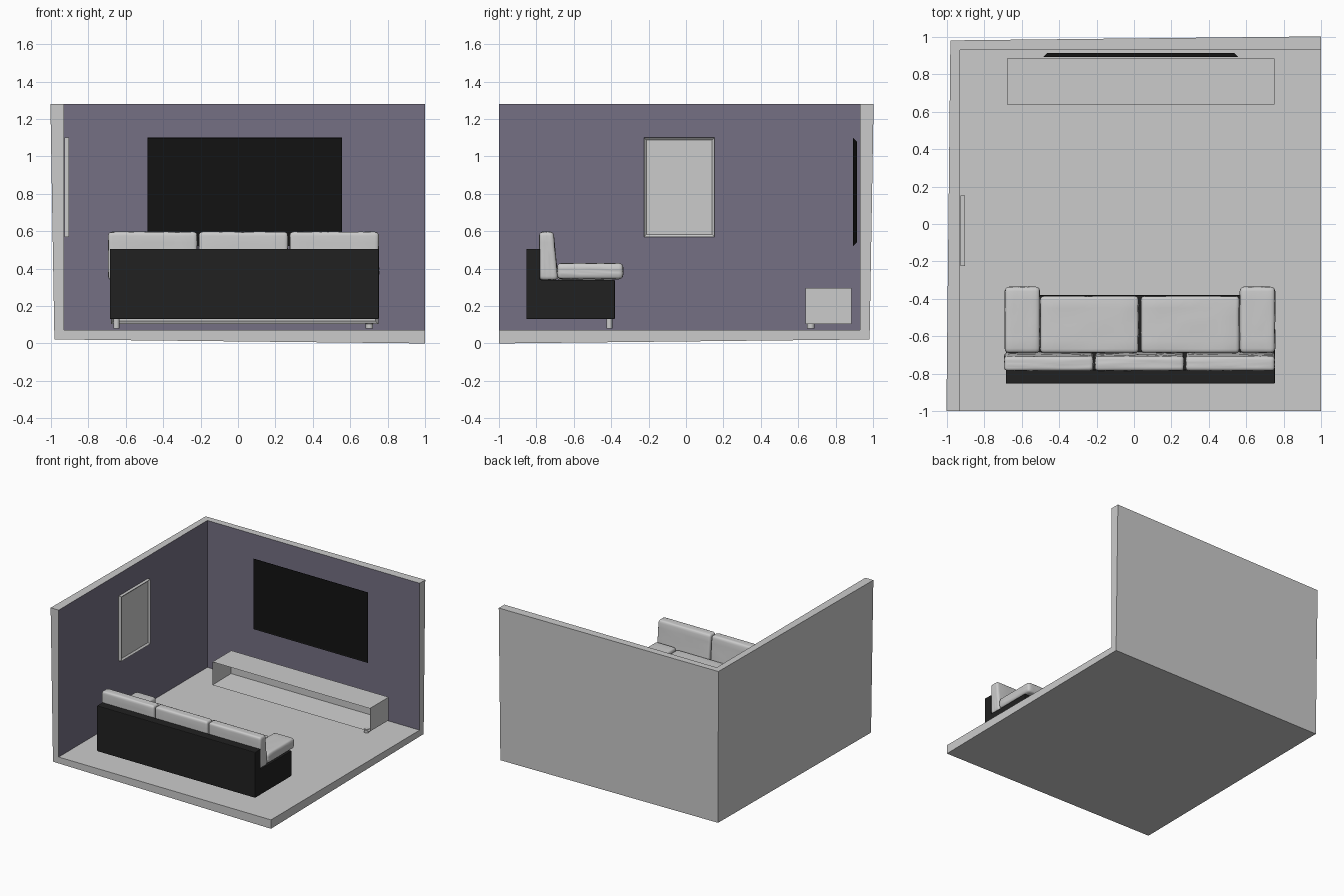
import bpy, bmesh, random
from mathutils import Vector

if "Cube" in bpy.data.objects:
    bpy.data.objects.remove(bpy.data.objects["Cube"])

random.seed(4)


def material(name, r, g, b):
    m = bpy.data.materials.new(name)
    m.diffuse_color = (r, g, b, 1)
    return m


PURPLE = material("wall_paint", 0.10, 0.09, 0.127)
PURPLE.diffuse_color = (0.176, 0.16, 0.228, 1)
BLACK = material("black_fabric", 0.015, 0.015, 0.015)
SCREEN = material("screen_black", 0.006, 0.006, 0.006)


def finish(bm, name, mat=None, smooth=False):
    bmesh.ops.recalc_face_normals(bm, faces=bm.faces[:])
    me = bpy.data.meshes.new(name)
    bm.to_mesh(me)
    bm.free()
    ob = bpy.data.objects.new(name, me)
    bpy.context.collection.objects.link(ob)
    if mat:
        me.materials.append(mat)
    if smooth:
        me.shade_smooth()
    return ob


def box_bm(lo, hi):
    bm = bmesh.new()
    bmesh.ops.create_cube(bm, size=1)
    lo, hi = Vector(lo), Vector(hi)
    for v in bm.verts:
        v.co = Vector([(lo[i] + hi[i]) / 2 + v.co[i] * (hi[i] - lo[i]) for i in range(3)])
    bm.normal_update()
    return bm


def recess(bm, direction, inset, depth):
    """Inset the face looking along direction and push it into the body."""
    d = Vector(direction)
    face = max(bm.faces, key=lambda f: f.normal.dot(d))
    bmesh.ops.inset_region(bm, faces=[face], thickness=inset)
    bmesh.ops.translate(bm, verts=face.verts[:], vec=-d * depth)


def cylinder(name, x, y, z0, z1, r):
    bm = bmesh.new()
    bmesh.ops.create_cone(bm, cap_ends=True, segments=20, radius1=r, radius2=r, depth=z1 - z0)
    bmesh.ops.translate(bm, verts=bm.verts[:], vec=(x, y, (z0 + z1) / 2))
    return finish(bm, name)


def cushion(name, lo, hi, r=0.02, taper=0.0, n=10):
    """Rounded soft box with a slight random crumple; taper thins the top front."""
    lo, hi = Vector(lo), Vector(hi)
    c, h = (lo + hi) / 2, (hi - lo) / 2
    bm = bmesh.new()
    bmesh.ops.create_cube(bm, size=2)
    bmesh.ops.subdivide_edges(bm, edges=bm.edges[:], cuts=n - 1, use_grid_fill=True)

    def remap(t, half):
        i = round((t + 1) / 2 * n)
        k = min(i, n - i)
        edge = (0, 0.4 * r, r)
        a = half - edge[k] if k < 3 else (half - r) * (n / 2 - k) / (n / 2 - 2)
        return -a if i < n / 2 else a

    for v in bm.verts:
        p = Vector([remap(v.co[i], h[i]) for i in range(3)])
        core = Vector([max(-h[i] + r, min(h[i] - r, p[i])) for i in range(3)])
        d = (p - core).normalized()
        if max(abs(e) for e in d) > 0.999:
            p = core + d * (r + random.uniform(-0.003, 0.001))
        else:
            p = core + d * r
        p.y -= taper * (p.y + h.y) / (2 * h.y) * (p.z + h.z) / (2 * h.z)
        v.co = p + c
    return finish(bm, name, smooth=True)


# Room: floor and two walls as a sheet thickened outwards
F, T, W = 0.073, 1.28, 0.93
bm = bmesh.new()
P = [bm.verts.new(p) for p in ((-W, -1, F), (1, -1, F), (1, W, F), (-W, W, F),
                               (-W, -1, T), (-W, W, T), (1, W, T))]
for ids, mi in (((0, 1, 2, 3), 0), ((0, 3, 5, 4), 1), ((3, 2, 6, 5), 1)):
    bm.faces.new([P[i] for i in ids]).material_index = mi
me = bpy.data.meshes.new("room")
bm.to_mesh(me)
bm.free()
for m in (None, PURPLE, None, None):
    me.materials.append(m)
room = bpy.data.objects.new("room", me)
bpy.context.collection.objects.link(room)
sol = room.modifiers.new("thickness", "SOLIDIFY")
sol.thickness, sol.offset = F, -1
sol.material_offset = sol.material_offset_rim = 2

# Television with tapered back and recessed screen
bm = box_bm((-0.485, 0.893, 0.52), (0.557, 0.914, 1.10))
for v in bm.verts:
    if v.co.y > 0.9:
        v.co.x += 0.022 if v.co.x < 0 else -0.022
        v.co.z += 0.022 if v.co.z < 0.8 else -0.022
bm.normal_update()
recess(bm, (0, -1, 0), 0.01, 0.004)
finish(bm, "television", SCREEN)

# Picture frame on the side wall
bm = box_bm((-0.928, -0.225, 0.57), (-0.903, 0.152, 1.10))
recess(bm, (1, 0, 0), 0.018, 0.012)
finish(bm, "picture_frame")

# Low open media cabinet
bm = box_bm((-0.68, 0.64, 0.105), (0.75, 0.885, 0.295))
recess(bm, (0, -1, 0), 0.02, 0.22)
finish(bm, "media_cabinet")
cylinder("cabinet_foot", 0.703, 0.667, 0.08, 0.11, 0.02)

# Sofa body: L-shaped side profile extruded across
bm = bmesh.new()
prof = [(-0.853, 0.13), (-0.38, 0.13), (-0.38, 0.34), (-0.78, 0.34), (-0.78, 0.505), (-0.853, 0.505)]
f = bm.faces.new([bm.verts.new((-0.685, y, z)) for y, z in prof])
ext = bmesh.ops.extrude_face_region(bm, geom=[f])["geom"]
bmesh.ops.translate(bm, verts=[g for g in ext if isinstance(g, bmesh.types.BMVert)], vec=(1.438, 0, 0))
body = finish(bm, "sofa_body", BLACK)
bev = body.modifiers.new("soft_edges", "BEVEL")
bev.width, bev.segments = 0.005, 2
cylinder("sofa_leg", -0.65, -0.41, 0.08, 0.135, 0.016)

# Sofa cushions
for i in range(3):
    x = -0.695 + i * 0.485
    cushion("back_cushion", (x, -0.785, 0.338), (x + 0.478, -0.683, 0.597), 0.022, 0.025)
for x in (-0.502, 0.037):
    cushion("seat_cushion", (x, -0.69, 0.335), (x + 0.527, -0.385, 0.415), 0.022)
for x in (-0.692, 0.565):
    cushion("arm_cushion", (x, -0.69, 0.343), (x + 0.19, -0.335, 0.43), 0.025)

for m in bpy.data.materials:
    if m.users and not m.is_grease_pencil:
        m.use_nodes = True
        m.node_tree.nodes["Principled BSDF"].inputs["Base Color"].default_value = m.diffuse_color
